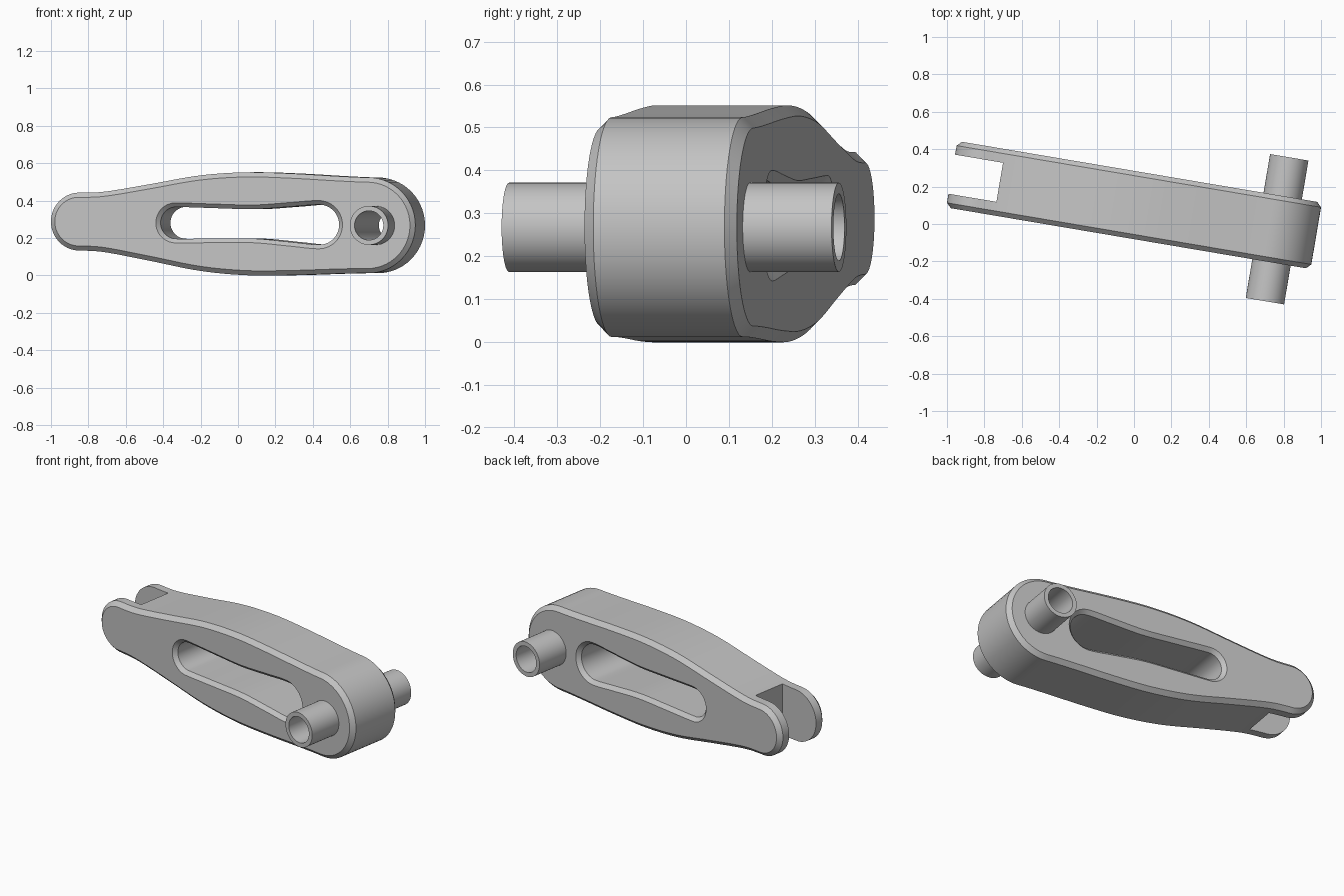
import bpy, bmesh, math
from mathutils import Vector

cube = bpy.data.objects.get("Cube")
if cube:
    bpy.data.objects.remove(cube, do_unlink=True)

YAW = math.radians(-9.6)          # the whole lever is turned about z
FRONT, BACK = -0.08, 0.28         # plate faces in local y
MID = (FRONT + BACK) / 2
BEVEL = 0.025

grey = bpy.data.materials.new("plain grey")
grey.use_nodes = True
grey.diffuse_color = (0.55, 0.55, 0.55, 1)
grey.node_tree.nodes["Principled BSDF"].inputs["Base Color"].default_value = grey.diffuse_color


def axis_z(x):
    """Height of the slightly sloping centre line."""
    return 0.277 - 0.0128 * x


def smooth_curve(pts, steps=8):
    """Smooth curve through (x, half height) points, flat at both ends."""
    slopes = [0] + [(c[1] - a[1]) / (c[0] - a[0]) for a, c in zip(pts, pts[2:])] + [0]
    out = []
    for i, (a, b) in enumerate(zip(pts, pts[1:])):
        w = b[0] - a[0]
        for k in range(steps):
            t = k / steps
            h = (2*t**3 - 3*t*t + 1) * a[1] + (t**3 - 2*t*t + t) * w * slopes[i]
            h += (3*t*t - 2*t**3) * b[1] + (t**3 - t*t) * w * slopes[i + 1]
            out.append((a[0] + t * w, h))
    return out + [pts[-1]]


def outline(pts, segs=28):
    """Closed loop: two flanks joined by a round cap at each end."""
    flank = smooth_curve(pts)
    top = [Vector((x, axis_z(x) + h)) for x, h in flank]
    low = [Vector((x, axis_z(x) - h)) for x, h in reversed(flank)]

    def cap(end, start):
        x, r = end
        angles = [start - math.pi * k / segs for k in range(1, segs)]
        return [Vector((x + r * math.cos(a), axis_z(x) + r * math.sin(a))) for a in angles]
    return top + cap(pts[-1], math.pi / 2) + low + cap(pts[0], -math.pi / 2)


def offset(loop, d):
    """Push a clockwise loop outwards by d."""
    out = []
    for i, p in enumerate(loop):
        t = (loop[(i + 1) % len(loop)] - loop[i - 1]).normalized()
        out.append(p + Vector((-t.y, t.x)) * d)
    return out


def finish(name, bm):
    bmesh.ops.recalc_face_normals(bm, faces=bm.faces)
    mesh = bpy.data.meshes.new(name)
    bm.to_mesh(mesh)
    bm.free()
    mesh.materials.append(grey)
    obj = bpy.data.objects.new(name, mesh)
    bpy.context.collection.objects.link(obj)
    return obj


def loft(name, loop, layers):
    """Stack copies of a loop along y; layers are (y, outward offset)."""
    bm = bmesh.new()
    rings = [[bm.verts.new((p.x, y, p.y)) for p in offset(loop, d)] for y, d in layers]
    n = len(loop)
    for a, b in zip(rings, rings[1:]):
        for i in range(n):
            j = (i + 1) % n
            bm.faces.new((a[i], a[j], b[j], b[i]))
    bm.faces.new(rings[0])
    bm.faces.new(rings[-1])
    return finish(name, bm)


def circle(x, r, segs=64):
    return [Vector((x + r * math.cos(a), axis_z(x) + r * math.sin(a)))
            for a in (-math.tau * k / segs for k in range(segs))]


def activate(obj):
    bpy.ops.object.select_all(action='DESELECT')
    obj.select_set(True)
    bpy.context.view_layer.objects.active = obj


def cut(obj, cutter):
    mod = obj.modifiers.new("cut", 'BOOLEAN')
    mod.operation, mod.solver, mod.object = 'DIFFERENCE', 'EXACT', cutter
    activate(obj)
    bpy.ops.object.modifier_apply(modifier=mod.name)
    bpy.data.objects.remove(cutter, do_unlink=True)


# Lever body with chamfered front and back rims
body_flank = [(-0.85, 0.155), (-0.75, 0.158), (-0.66, 0.170), (-0.468, 0.205), (-0.197, 0.255),
              (0.05, 0.275), (0.29, 0.272), (0.565, 0.26), (0.715, 0.256)]
body = loft("lever_body", outline(body_flank),
            [(FRONT, -BEVEL), (FRONT + BEVEL, 0), (BACK - BEVEL, 0), (BACK, -BEVEL)])

# Waisted slot, flaring at both faces
slot_flank = [(-0.325, 0.085), (-0.1, 0.081), (0.1, 0.079), (0.3, 0.095), (0.451, 0.107)]
flare = 0.022
cut(body, loft("slot_cutter", outline(slot_flank),
               [(FRONT - 0.01, flare + 0.01), (FRONT + flare, 0),
                (BACK - flare, 0), (BACK + 0.01, flare + 0.01)]))

# Fork notch at the narrow end
notch = [Vector(p) for p in ((-1.2, -0.1), (-1.2, 0.7), (-0.745, 0.7), (-0.745, -0.1))]
cut(body, loft("notch_cutter", notch, [(MID - 0.106, 0), (MID + 0.106, 0)]))

# Bore for the pivot tube
PIN_X = 0.759
cut(body, loft("bore_cutter", circle(PIN_X, 0.09), [(FRONT - 0.1, 0), (BACK + 0.1, 0)]))

# Hollow pivot tube through the wide end
bm = bmesh.new()
ends = (MID - 0.39, MID + 0.39)
corners = [(ends[0], 0.104), (ends[1], 0.104), (ends[1], 0.078), (ends[0], 0.078)]
rings = [[bm.verts.new((p.x, y, p.y)) for p in circle(PIN_X, r)] for y, r in corners]
for a, b in zip(rings, rings[1:] + rings[:1]):
    for i in range(len(a)):
        j = (i + 1) % len(a)
        bm.faces.new((a[i], a[j], b[j], b[i]))
tube = finish("pivot_tube", bm)

for obj in (body, tube):
    obj.rotation_euler.z = YAW
    activate(obj)
    bpy.ops.object.shade_smooth_by_angle(angle=math.radians(25))
